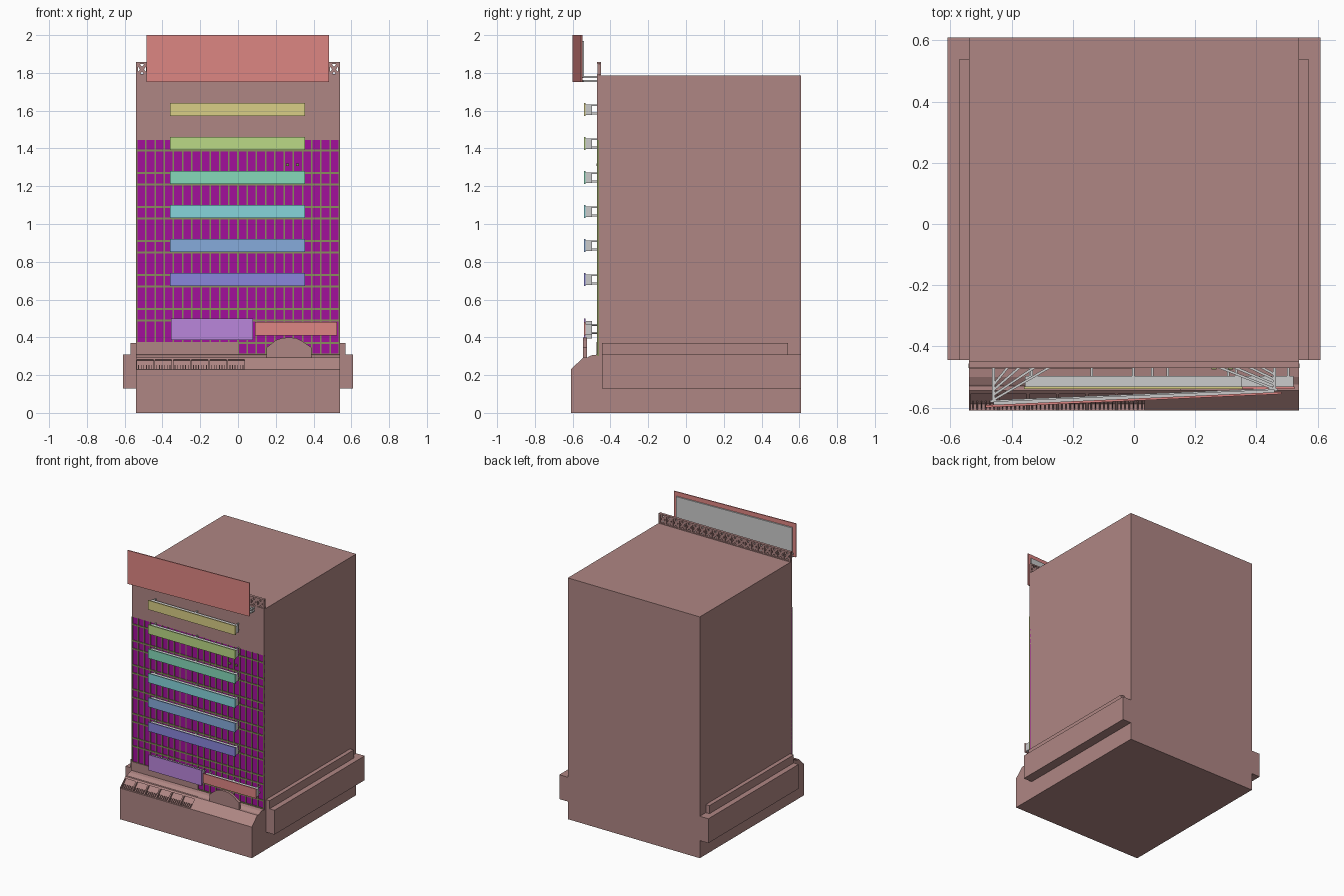
import bpy
import bmesh
from mathutils import Vector

if "Cube" in bpy.data.objects:
    bpy.data.objects.remove(bpy.data.objects["Cube"])


def mat(name, r, g, b):
    m = bpy.data.materials.new(name)
    m.diffuse_color = (r, g, b, 1)
    m.use_nodes = True
    m.node_tree.nodes["Principled BSDF"].inputs["Base Color"].default_value = m.diffuse_color
    return m


BROWN = mat("stone", 0.43, 0.24, 0.23)
GLASS = mat("glass", 0.36, 0.005, 0.33)
MULL = mat("mullion", 0.25, 0.27, 0.11)
RED = mat("red_sign", 0.73, 0.24, 0.23)
YELLOW = mat("yellow_sign", 0.70, 0.62, 0.24)
LIME = mat("lime_sign", 0.50, 0.70, 0.24)
MINT = mat("mint_sign", 0.24, 0.70, 0.49)
CYAN = mat("cyan_sign", 0.24, 0.66, 0.71)
BLUE = mat("blue_sign", 0.24, 0.41, 0.71)
INDIGO = mat("indigo_sign", 0.25, 0.24, 0.71)
VIOLET = mat("violet_sign", 0.49, 0.24, 0.71)


def finish(name, bm, material=None):
    bmesh.ops.recalc_face_normals(bm, faces=bm.faces)
    me = bpy.data.meshes.new(name)
    bm.to_mesh(me)
    bm.free()
    ob = bpy.data.objects.new(name, me)
    bpy.context.collection.objects.link(ob)
    if material:
        me.materials.append(material)
    return ob


def add_box(bm, x0, x1, y0, y1, z0, z1):
    vs = bmesh.ops.create_cube(bm, size=1)["verts"]
    for v in vs:
        v.co = Vector(((x0 + x1) / 2 + v.co.x * (x1 - x0),
                       (y0 + y1) / 2 + v.co.y * (y1 - y0),
                       (z0 + z1) / 2 + v.co.z * (z1 - z0)))


def boxes(name, dims, material=None):
    bm = bmesh.new()
    for d in dims:
        add_box(bm, *d)
    return finish(name, bm, material)


def add_prism(bm, pts, offset):
    f = bm.faces.new([bm.verts.new(p) for p in pts])
    r = bmesh.ops.extrude_face_region(bm, geom=[f])
    bmesh.ops.translate(bm, vec=offset,
                        verts=[g for g in r["geom"] if isinstance(g, bmesh.types.BMVert)])


def add_beam(bm, a, b, w, h):
    # square bar running from a to b
    a, b = Vector(a), Vector(b)
    d = b - a
    q = d.to_track_quat('Z', 'Y')
    vs = bmesh.ops.create_cube(bm, size=1)["verts"]
    for v in vs:
        v.co = (a + b) / 2 + q @ Vector((v.co.x * w, v.co.y * h, v.co.z * d.length))


# main tower block, with cladding above and below the glazed area
boxes("tower_body", [(-0.54, 0.54, -0.46, 0.61, 0, 1.785)], BROWN)
boxes("upper_facade", [(-0.54, 0.54, -0.47, -0.46, 1.445, 1.785)], BROWN)
boxes("lower_facade", [(-0.54, 0, -0.473, -0.46, 0.29, 0.375)], BROWN)

# side wings with a narrower upper ledge
for s, side in ((-1, "left"), (1, "right")):
    boxes(side + "_wing", [(*sorted((s * 0.53, s * 0.61)), -0.445, 0.61, 0.13, 0.31)], BROWN)
    boxes(side + "_ledge", [(*sorted((s * 0.53, s * 0.57)), -0.445, 0.54, 0.30, 0.37)], BROWN)

# curtain wall glazing and mullion grid
boxes("curtain_glass", [(-0.54, 0.54, -0.466, -0.458, 0.30, 1.445)], GLASS)
cols = 22
grid = []
for i in range(cols + 1):
    x = -0.537 + 1.074 * i / cols
    grid.append((x - 0.004, x + 0.004, -0.471, -0.46, 0.30, 1.445))
for i in range(7):
    for z in (0.31 + 0.18 * i, 0.37 + 0.18 * i):
        if z < 1.44:
            grid.append((-0.54, 0.54, -0.4715, -0.46, z - 0.005, z + 0.005))
boxes("mullion_grid", grid, MULL)
boxes("window_vents", [(x - 0.008, x + 0.008, -0.475, -0.46, 1.308, 1.32)
                       for x in (0.262, 0.315)], MULL)

# podium: full profile on the right, recessed slope behind the windows on the left
full = [(-0.46, 0), (-0.61, 0), (-0.61, 0.23), (-0.545, 0.292), (-0.525, 0.292),
        (-0.50, 0.305), (-0.46, 0.31)]
inset = [(-0.46, 0), (-0.61, 0), (-0.61, 0.23), (-0.588, 0.23), (-0.535, 0.285),
         (-0.525, 0.292), (-0.50, 0.305), (-0.46, 0.31)]


def profile_run(bm, prof, x0, x1):
    add_prism(bm, [(x0, y, z) for y, z in prof], (x1 - x0, 0, 0))


bm = bmesh.new()
profile_run(bm, full, 0.04, 0.54)
profile_run(bm, inset, -0.54, 0.04)
finish("podium", bm, BROWN)

# six sloped podium windows: dividers, top rail and low vertical slats
bm = bmesh.new()
step = 0.58 / 6
fin = [(-0.61, 0.23), (-0.545, 0.292), (-0.53, 0.288), (-0.588, 0.228)]
head = [(-0.556, 0.282), (-0.545, 0.292), (-0.53, 0.292), (-0.54, 0.275)]
profile_run(bm, head, -0.54, 0.04)
for i in range(7):
    x = -0.54 + step * i
    profile_run(bm, fin, max(-0.54, x - 0.005), x + 0.005)
for i in range(6):
    for k in range(1, 7):
        x = -0.54 + step * (i + k / 7)
        add_beam(bm, (x, -0.604, 0.228), (x, -0.581, 0.252), 0.004, 0.006)
finish("podium_windows", bm, BROWN)

# entrance gable plate
gable = [(0.15, 0.285), (0.15, 0.345), (0.175, 0.365), (0.20, 0.385), (0.23, 0.395), (0.27, 0.40),
         (0.31, 0.395), (0.34, 0.38), (0.39, 0.345), (0.39, 0.285)]
bm = bmesh.new()
add_prism(bm, [(x, -0.545, z) for x, z in gable], (0, 0.02, 0))
finish("entrance_gable", bm, BROWN)


# facade signs: coloured face, grey box behind it and rods to the wall
def sign(name, x0, x1, z0, z1, material):
    boxes(name + "_face", [(x0, x1, -0.54, -0.532, z0, z1)], material)
    m, h = (z0 + z1) / 2, (z1 - z0) / 2
    parts = [(x0 + 0.004, x1 - 0.004, -0.532, -0.497, m - h * 0.85, m + h * 0.75)]
    for x in (x0 + 0.02, (x0 + x1) / 2, x1 - 0.02):
        for z in (m - 0.022, m + 0.022):
            parts.append((x - 0.004, x + 0.004, -0.50, -0.46, z - 0.004, z + 0.004))
    boxes(name + "_support", parts)


for i, (n, m) in enumerate((("indigo", INDIGO), ("blue", BLUE), ("cyan", CYAN),
                            ("mint", MINT), ("lime", LIME), ("yellow", YELLOW))):
    z = 0.673 + 0.18 * i
    sign(n + "_sign", -0.36, 0.355, z, z + 0.068, m)
sign("violet_sign", -0.355, 0.08, 0.385, 0.50, VIOLET)
sign("red_sign", 0.09, 0.525, 0.41, 0.48, RED)

# lattice parapet along the roof's front edge
bm = bmesh.new()
for z0, z1 in ((1.775, 1.793), (1.848, 1.858)):
    add_box(bm, -0.54, 0.54, -0.47, -0.45, z0, z1)
bays = 20
for i in range(bays + 1):
    x = -0.535 + 1.07 * i / bays
    add_box(bm, x - 0.005, x + 0.005, -0.469, -0.451, 1.78, 1.855)
    if i < bays:
        x2 = x + 1.07 / bays
        add_beam(bm, (x, -0.46, 1.785), (x2, -0.46, 1.853), 0.008, 0.016)
        add_beam(bm, (x2, -0.46, 1.785), (x, -0.46, 1.853), 0.008, 0.016)
finish("roof_lattice", bm, BROWN)

# tilted rooftop billboard with grey backing
bm = bmesh.new()
add_prism(bm, [(-0.485, -0.60, 1.752), (0.482, -0.556, 1.752),
               (0.482, -0.549, 1.752), (-0.485, -0.592, 1.752)], (0, 0, 0.248))
finish("billboard_face", bm, RED)
bm = bmesh.new()
add_prism(bm, [(-0.46, -0.5915, 1.775), (0.46, -0.5505, 1.775),
               (0.46, -0.541, 1.775), (-0.46, -0.580, 1.775)], (0, 0, 0.193))
finish("billboard_backing", bm)

# billboard frame: long rails and fanned struts to the wall
bm = bmesh.new()
for z in (1.758, 1.778):
    add_beam(bm, (-0.47, -0.580, z), (0.47, -0.541, z), 0.008, 0.008)
    for s in (-1, 1):
        y0 = -0.575 if s < 0 else -0.54
        add_beam(bm, (s * 0.46, y0, z), (s * 0.46, -0.465, z), 0.01, 0.01)
        for k, xw in enumerate((0.27, 0.32, 0.37, 0.41)):
            add_beam(bm, (s * 0.46, y0 + 0.016 * k, z), (s * xw, -0.465, z), 0.008, 0.008)
finish("billboard_struts", bm)
